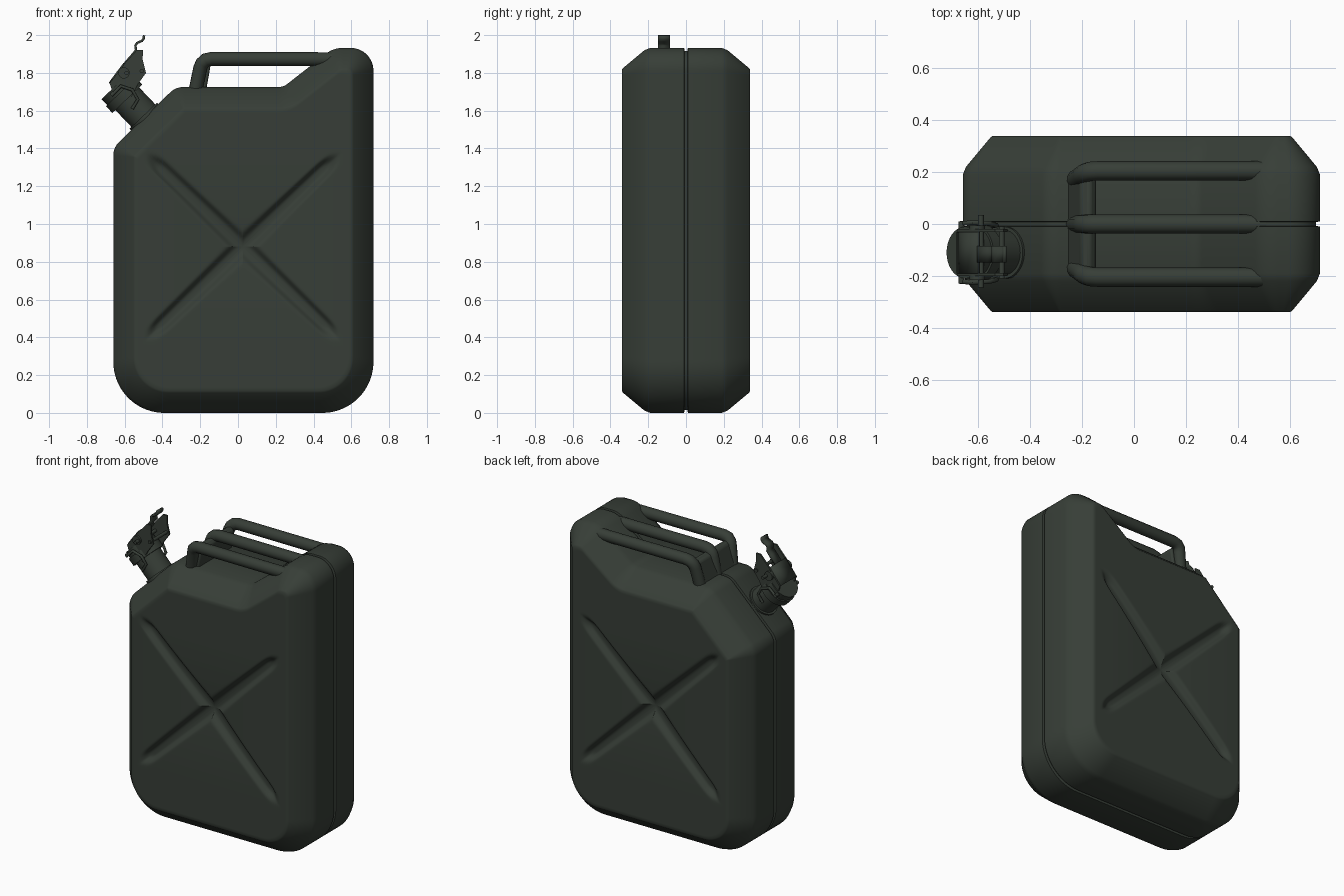
import bpy, bmesh, math
from mathutils import Vector

cube = bpy.data.objects.get("Cube")
if cube:
    bpy.data.objects.remove(cube, do_unlink=True)

paint = bpy.data.materials.new("dark olive paint")
paint.use_nodes = True
COLOR = (0.038, 0.048, 0.038, 1)
paint.diffuse_color = COLOR
bsdf = next(n for n in paint.node_tree.nodes if n.type == "BSDF_PRINCIPLED")
bsdf.inputs["Base Color"].default_value = COLOR


def finish(obj, angle=32):
    """Assign the paint and smooth the shading."""
    if not obj.data.materials:
        obj.data.materials.append(paint)
    bpy.ops.object.select_all(action="DESELECT")
    obj.select_set(True)
    bpy.context.view_layer.objects.active = obj
    bpy.ops.object.shade_smooth_by_angle(angle=math.radians(angle))
    return obj


def from_bmesh(name, bm):
    bmesh.ops.recalc_face_normals(bm, faces=bm.faces[:])
    mesh = bpy.data.meshes.new(name)
    bm.to_mesh(mesh)
    bm.free()
    obj = bpy.data.objects.new(name, mesh)
    bpy.context.collection.objects.link(obj)
    return obj


def prism(name, outline, y0, y1, bevel=0.0):
    """Extrude an x-z outline along y."""
    bm = bmesh.new()
    face = bm.faces.new([bm.verts.new((x, y0, z)) for x, z in outline])
    ext = bmesh.ops.extrude_face_region(bm, geom=[face])
    moved = [g for g in ext["geom"] if isinstance(g, bmesh.types.BMVert)]
    bmesh.ops.translate(bm, vec=(0, y1 - y0, 0), verts=moved)
    obj = from_bmesh(name, bm)
    if bevel:
        mod = obj.modifiers.new("bevel", "BEVEL")
        mod.width, mod.segments = bevel, 3
    return finish(obj)


def strip(name, path, y0, y1, thick):
    """Bent sheet following an x-z path."""
    bm = bmesh.new()
    rows = [[bm.verts.new((x, y, z)) for y in (y0, y1)] for x, z in path]
    for a, b in zip(rows, rows[1:]):
        bm.faces.new((a[0], a[1], b[1], b[0]))
    obj = from_bmesh(name, bm)
    mod = obj.modifiers.new("thickness", "SOLIDIFY")
    mod.thickness, mod.offset = thick, 0
    return finish(obj)


def rod(name, p, q, radius, sides=24):
    p, q = Vector(p), Vector(q)
    bpy.ops.mesh.primitive_cylinder_add(vertices=sides, radius=radius,
                                        depth=(q - p).length, location=(p + q) / 2)
    obj = bpy.context.object
    obj.name = name
    obj.rotation_euler = (q - p).to_track_quat("Z", "Y").to_euler()
    return finish(obj)


def tube(name, path, radius):
    curve = bpy.data.curves.new(name, "CURVE")
    curve.dimensions = "3D"
    curve.bevel_depth, curve.bevel_resolution = radius, 4
    curve.use_fill_caps = True
    spline = curve.splines.new("POLY")
    spline.points.add(len(path) - 1)
    for pt, co in zip(spline.points, path):
        pt.co = (*co, 1)
    obj = bpy.data.objects.new(name, curve)
    bpy.context.collection.objects.link(obj)
    bpy.ops.object.select_all(action="DESELECT")
    obj.select_set(True)
    bpy.context.view_layer.objects.active = obj
    bpy.ops.object.convert(target="MESH")
    return finish(bpy.context.object, 50)


# Body outline: corner x, corner z, corner radius
CORNERS = [(-.66, 0, .27), (.717, 0, .27), (.717, 1.932, .12), (.505, 1.932, .14),
           (.24, 1.725, .08), (-.33, 1.725, .1), (-.66, 1.405, .1)]


def body_outline(inset, arc=18, spacing=0.016):
    pts = [Vector(c[:2]) for c in CORNERS]
    n = len(pts)
    arcs = []
    for i, p in enumerate(pts):
        e1 = (p - pts[i - 1]).normalized()
        e2 = (pts[(i + 1) % n] - p).normalized()
        n1, n2 = Vector((-e1.y, e1.x)), Vector((-e2.y, e2.x))
        sign = 1 if e1.x * e2.y - e1.y * e2.x > 0 else -1
        bisector = (n1 + n2).normalized()
        cos_half = bisector.dot(n1)
        r = max(CORNERS[i][2] - sign * 0.8 * inset, 0.008)
        centre = p + bisector * (inset + sign * r) / cos_half
        arcs.append([centre - n1.slerp(n2, k / arc) * r * sign for k in range(arc + 1)])
    out = []
    for i, a in enumerate(arcs):
        j = (i + 1) % n
        cuts = int((pts[j] - pts[i]).length / spacing)
        out += a + [a[-1].lerp(arcs[j][0], k / cuts) for k in range(1, cuts)]
    return out


MID = Vector((0.025, 0.88))


def dent(p):
    """Depth of the cross-shaped channel, with panels dipping slightly to it."""
    u, v = abs(p.x - MID.x) / 0.5, abs(p.y - MID.y) / 0.48
    a = max(u, v)
    away = 0.35 * abs(u - v)
    width = 0.045 - 0.012 * min(a, 1)
    end = min(1, max(0, (1.03 - a) / 0.14))
    channel = math.exp(-(away / width) ** 4) * end * end * (3 - 2 * end)
    return 0.03 * channel + 0.028 * max(0, 1 - a) ** 2


# Body: half shell with seam groove, chamfer and pressed panel, mirrored
RIMS = [(.016, 0), (.016, .007), (0, .010), (0, .19), (.012, .22),
        (.106, .333), (.116, .34)]
bm = bmesh.new()
rings = [[bm.verts.new((p.x, -y, p.y)) for p in body_outline(d)] for d, y in RIMS]
inner = body_outline(RIMS[-1][0])
STEPS = 40
for k in range(1, STEPS):
    flat = [p.lerp(MID, k / STEPS) for p in inner]
    rings.append([bm.verts.new((p.x, dent(p) - 0.34, p.y)) for p in flat])
count = len(inner)
for a, b in zip(rings, rings[1:]):
    for i in range(count):
        j = (i + 1) % count
        bm.faces.new((a[i], a[j], b[j], b[i]))
tip = bm.verts.new((MID.x, dent(MID) - 0.34, MID.y))
for i in range(count):
    bm.faces.new((rings[-1][i], rings[-1][(i + 1) % count], tip))
body = from_bmesh("body", bm)
mirror = body.modifiers.new("mirror", "MIRROR")
mirror.use_axis = (False, True, False)
finish(body, 50)

# Triple carrying handle with a shared front foot
for name, y in (("right_handle_bar", -.205), ("middle_handle_bar", 0), ("left_handle_bar", .205)):
    tube(name, [(.52, y, 1.872), (-.14, y, 1.874), (-.17, y * .99, 1.868), (-.19, y * .96, 1.85),
                (-.2, y * .92, 1.825), (-.228, y * .82, 1.69)], .037)
prism("handle_foot", [(-.262, 1.7), (-.17, 1.7), (-.145, 1.84), (-.17, 1.865), (-.205, 1.85)],
      -.175, .175, .012)

# Spout neck and lid, tilted outward
Y = -.11
BASE = Vector((-.493, Y, 1.565))
AXIS = Vector((-1, 0, 1.05)).normalized()


def along(d):
    return BASE + AXIS * d


rod("neck_flange", along(-.03), along(.012), .1, 32)
rod("spout_neck", along(-.03), along(.15), .087, 32)
rod("lid_rim", along(.135), along(.185), .109, 32)
rod("lid", along(.185), along(.228), .1, 32)

# Locking clamp: side plates, pins, lever and wire bails
for side, s in (("right", -1), ("left", 1)):
    y = Y + s * .085
    prism(side + "_clamp_plate", [(-.68, 1.745), (-.60, 1.85), (-.535, 1.922), (-.503, 1.922),
          (-.505, 1.87), (-.487, 1.80), (-.53, 1.74), (-.57, 1.66), (-.62, 1.64),
          (-.66, 1.69)], y - .006, y + .006)
    rod(side + "_pivot_boss", (-.604, y, 1.8), (-.604, y + s * .02, 1.8), .03)
    tube(side + "_bail_wire", [(-.67, Y + s * .112, 1.68), (-.62, Y + s * .115, 1.73),
         (-.56, Y + s * .112, 1.71), (-.53, Y + s * .105, 1.66), (-.56, Y + s * .1, 1.61)], .009)
rod("clamp_pin", (-.59, Y - .135, 1.8), (-.59, Y + .145, 1.8), .011, 12)
rod("upper_pin", (-.51, Y - .1, 1.81), (-.51, Y + .1, 1.81), .011, 12)
rod("lower_pin", (-.665, Y - .12, 1.69), (-.665, Y + .12, 1.69), .011, 12)
strip("clamp_lever", [(-.678, 1.745), (-.64, 1.797), (-.60, 1.85)], Y - .08, Y + .08, .014)
strip("lever_hook", [(-.605, 1.843), (-.56, 1.895), (-.54, 1.92), (-.543, 1.945), (-.535, 1.958),
                     (-.508, 1.97), (-.5, 1.98), (-.497, 1.999)], -.148, -.085, .013)
